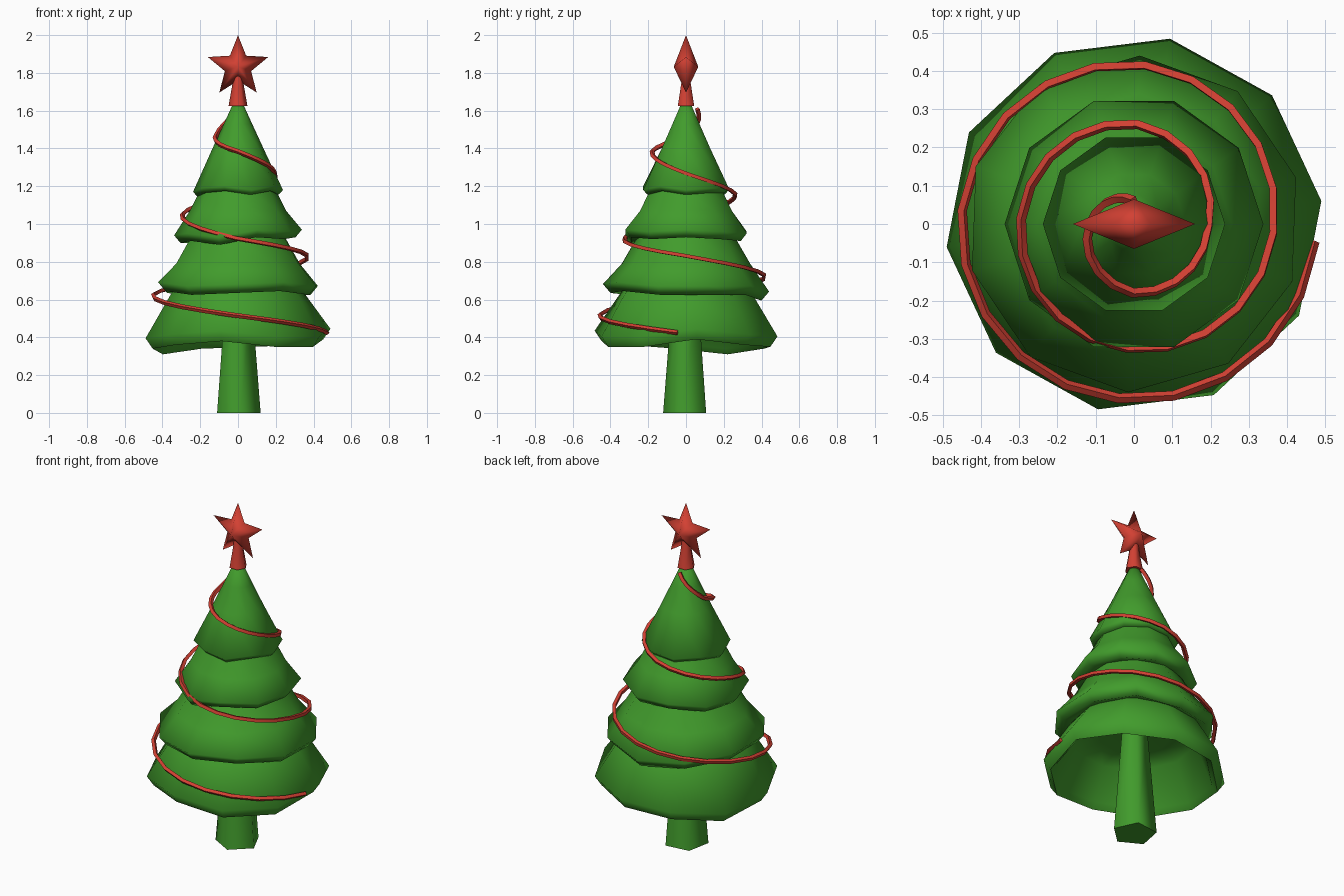
import bpy, bmesh, math

cube = bpy.data.objects.get("Cube")
if cube:
    bpy.data.objects.remove(cube, do_unlink=True)


def material(name, rgb):
    m = bpy.data.materials.new(name)
    m.use_nodes = True
    m.diffuse_color = (*rgb, 1)
    m.node_tree.nodes["Principled BSDF"].inputs["Base Color"].default_value = (*rgb, 1)
    return m


green = material("pine green", (0.053, 0.33, 0.025))
red = material("ornament red", (0.65, 0.052, 0.033))


def finish(ob, mat, angle):
    ob.data.materials.append(mat)
    bpy.ops.object.select_all(action="DESELECT")
    ob.select_set(True)
    bpy.context.view_layer.objects.active = ob
    if ob.type == "CURVE":
        bpy.ops.object.convert(target="MESH")
    bpy.ops.object.shade_smooth_by_angle(angle=math.radians(angle))


def add_mesh(name, bm, mat, angle):
    bmesh.ops.recalc_face_normals(bm, faces=bm.faces)
    me = bpy.data.meshes.new(name)
    bm.to_mesh(me)
    bm.free()
    ob = bpy.data.objects.new(name, me)
    bpy.context.collection.objects.link(ob)
    finish(ob, mat, angle)


def lathe(name, profile, sides, turn, mat, angle, droop=None):
    """Spin (radius, z, droop weight) rings and cap both ends."""
    bm = bmesh.new()
    rings = []
    for r, z, w in profile:
        ring = []
        for i in range(sides):
            a = math.radians(turn) + math.tau * i / sides
            dz = w * droop[i] / 100 if droop else 0
            ring.append(bm.verts.new((r * math.cos(a), r * math.sin(a), z + dz)))
        rings.append(ring)
    for low, high in zip(rings, rings[1:]):
        for i in range(sides):
            j = (i + 1) % sides
            bm.faces.new((low[i], low[j], high[j], high[i]))
    bm.faces.new(rings[0])
    bm.faces.new(rings[-1])
    add_mesh(name, bm, mat, angle)


# Trunk
lathe("trunk", [(0.122, 0, 0), (0.072, 0.63, 0)], 5, -11, green, 80)

# Branch tiers: top rings, drooping rim, lip and hollow underside
lathe("bottom_tier",
      [(0.27, 0.74, 0), (0.36, 0.625, 0), (0.493, 0.405, 1), (0.455, 0.35, 1),
       (0.425, 0.38, 1), (0.34, 0.59, 0), (0.2, 0.61, 0)],
      10, 7, green, 100, [4, 1, 0, -1, -4, -1, 1, 3, 0, 0])
lathe("lower_middle_tier",
      [(0.2, 1.02, 0), (0.265, 0.92, 0), (0.34, 0.79, 0), (0.44, 0.672, 1),
       (0.4, 0.625, 1), (0.33, 0.65, 0.5)],
      10, 16, green, 100, [0, 0, -3, -1, 1, 2, 0, 1, 2, 0])
lathe("upper_middle_tier",
      [(0.14, 1.28, 0), (0.2, 1.18, 0), (0.255, 1.07, 0), (0.338, 0.95, 1),
       (0.305, 0.91, 1), (0.24, 0.93, 0.5)],
      10, 0, green, 100, [2, 1, 0, 1, -1, -1, 0, -2, 2, 1])
lathe("top_tier",
      [(0.025, 1.64, 0), (0.075, 1.53, 0), (0.135, 1.4, 0), (0.238, 1.18, 1),
       (0.215, 1.155, 1), (0.16, 1.17, 0.5)],
      10, 0, green, 100, [0, 1, 1, 0, 1, -1, 1, 2, 0, 2])

# Garland: a rope spiralling down, one (radius, height) pair per quarter turn
keys = [(0.06, 1.61), (0.115, 1.47), (0.18, 1.385), (0.195, 1.27), (0.26, 1.16),
        (0.295, 1.05), (0.325, 0.925), (0.365, 0.835), (0.415, 0.73),
        (0.45, 0.625), (0.457, 0.52), (0.474, 0.425)]
steps = 5
count = (len(keys) - 1) * steps + 1
curve = bpy.data.curves.new("garland", "CURVE")
curve.dimensions = "3D"
curve.bevel_depth = 0.013
curve.bevel_resolution = 0
curve.use_fill_caps = True
spline = curve.splines.new("POLY")
spline.points.add(count - 1)
for i, point in enumerate(spline.points):
    k = min(i // steps, len(keys) - 2)
    t = i / steps - k
    r, z = (a + (b - a) * t for a, b in zip(keys[k], keys[k + 1]))
    a = math.radians(90 + 89.5 * i / steps)
    point.co = (r * math.cos(a), r * math.sin(a), z, 1)
garland = bpy.data.objects.new("garland", curve)
bpy.context.collection.objects.link(garland)
finish(garland, red, 80)

# Star socket
lathe("star_socket", [(0.05, 1.625, 0), (0.028, 1.75, 0), (0.024, 1.82, 0)], 6, 0, red, 70)

# Five-pointed star with raised centres front and back
bm = bmesh.new()
centre = 1.832
rim = []
for i in range(10):
    r = 0.073 if i % 2 else 0.168
    a = math.pi / 2 + math.tau * i / 10
    rim.append(bm.verts.new((r * math.cos(a), 0, centre + r * math.sin(a))))
for side in (-1, 1):
    hub = bm.verts.new((0, side * 0.065, centre))
    for i in range(10):
        bm.faces.new((rim[i], rim[(i + 1) % 10], hub))
add_mesh("star", bm, red, 180)
